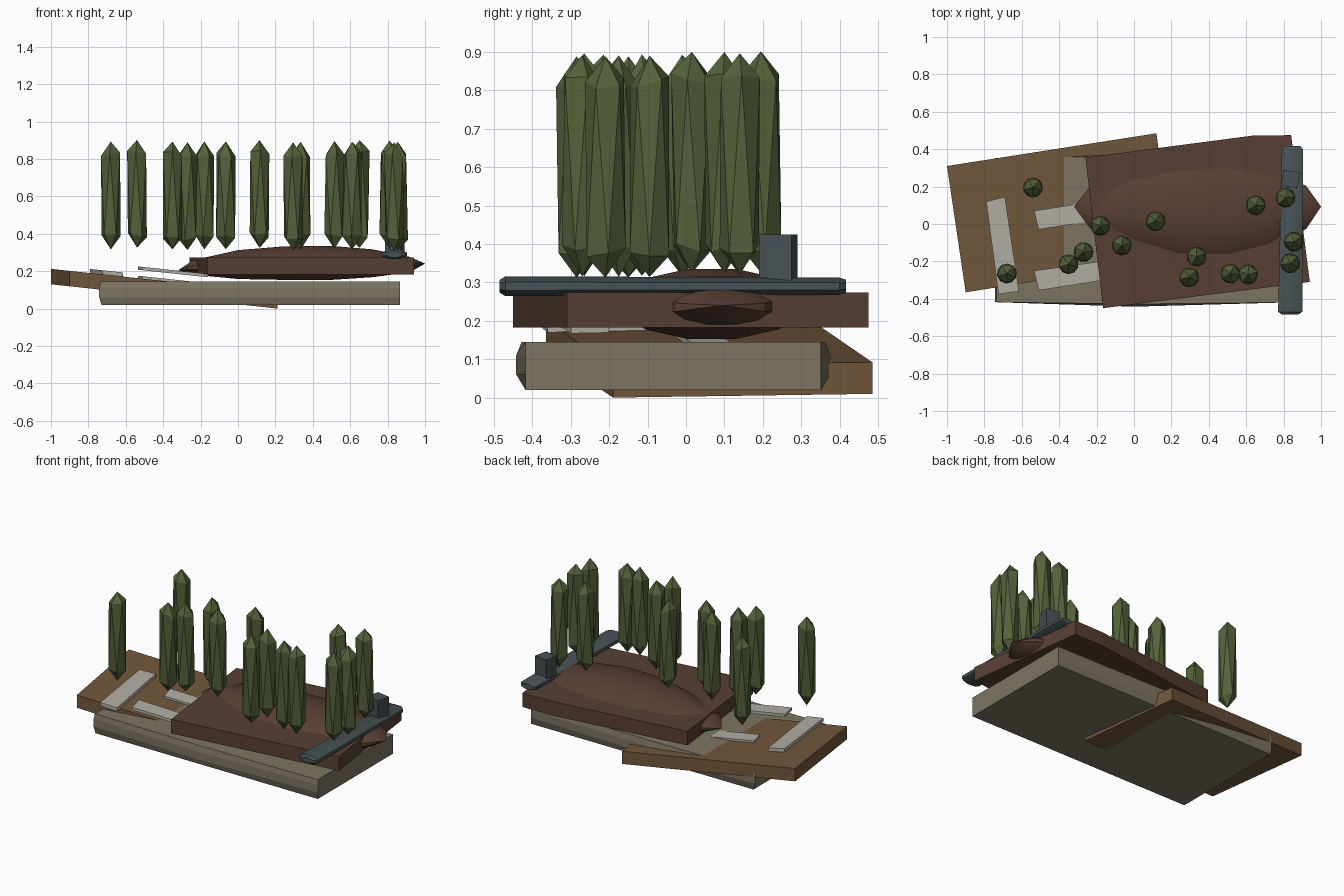
import bpy
import bmesh
import math
import random
from mathutils import Matrix, Vector

random.seed(4)
default_cube = bpy.data.objects.get("Cube")
if default_cube:
    bpy.data.objects.remove(default_cube, do_unlink=True)


def make_material(name, red, green, blue):
    """Flat material from display values, converted to linear."""
    linear = [(channel / 255) ** 2.2 for channel in (red, green, blue)] + [1]
    material = bpy.data.materials.new(name)
    material.use_nodes = True
    material.diffuse_color = linear
    shader = material.node_tree.nodes["Principled BSDF"]
    shader.inputs["Base Color"].default_value = linear
    return material


stone = make_material("grey_stone", 124, 116, 98)
tan_wood = make_material("tan_wood", 114, 88, 62)
dark_earth = make_material("dark_brown_earth", 88, 65, 54)
slate = make_material("dark_slate", 72, 82, 84)
pale_grey = make_material("pale_grey", 176, 174, 164)
foliage = make_material("leaf_green", 84, 98, 60)


def finish(name, bm, material, smooth_angle=None):
    bmesh.ops.recalc_face_normals(bm, faces=bm.faces)
    mesh = bpy.data.meshes.new(name)
    bm.to_mesh(mesh)
    bm.free()
    mesh.materials.append(material)
    part = bpy.data.objects.new(name, mesh)
    bpy.context.collection.objects.link(part)
    if smooth_angle:
        bpy.ops.object.select_all(action="DESELECT")
        part.select_set(True)
        bpy.context.view_layer.objects.active = part
        bpy.ops.object.shade_smooth_by_angle(angle=math.radians(smooth_angle))
    return part


def loft(name, rings, material, smooth_angle=None):
    """Skin a series of equal-length rings and cap both ends."""
    bm = bmesh.new()
    loops = [[bm.verts.new(point) for point in ring] for ring in rings]
    for lower, upper in zip(loops, loops[1:]):
        for i in range(len(lower)):
            j = (i + 1) % len(lower)
            bm.faces.new((lower[i], lower[j], upper[j], upper[i]))
    bm.faces.new(loops[0])
    bm.faces.new(loops[-1])
    bmesh.ops.remove_doubles(bm, verts=bm.verts, dist=0.0001)
    return finish(name, bm, material, smooth_angle)


def prism(name, footprint, bottom, top, material, slope=0):
    """Extruded footprint whose height may slope along x."""
    rings = [[(x, y, height + slope * x) for x, y in footprint]
             for height in (bottom, top)]
    return loft(name, rings, material)


def section_ring(centre, across, half_width, half_height, sides):
    """Elliptical ring spanned by a horizontal direction and z."""
    ring = []
    for i in range(sides):
        angle = math.tau * (i + 0.5) / sides
        offset = Vector(across) * half_width * math.cos(angle)
        offset.z += half_height * math.sin(angle)
        ring.append(Vector(centre) + offset)
    return ring


# Stone slab with gently bowed long sides
slab_rings = []
for height, bulge in ((0.02, 0), (0.06, 0.024), (0.11, 0.024), (0.145, 0.01)):
    left, right = -0.73 - bulge / 2, 0.865
    front, back = -0.418, 0.352
    slab_rings.append([(left, front, height), (0, front - bulge, height),
                       (right, front, height), (right, back, height),
                       (0, back + bulge, height), (left, back, height)])
loft("stone_slab", slab_rings, stone)

# Tilted wooden plank and the pale strips that follow its slope
pitch = -0.107
prism("tilted_plank", [(-1, 0.31), (-0.9, -0.365), (0.21, -0.19), (0.12, 0.485)],
      0.0225, 0.105, tan_wood, pitch)
prism("cross_strip", [(-0.79, 0.12), (-0.725, -0.375), (-0.615, -0.36), (-0.69, 0.145)],
      0.104, 0.127, pale_grey, pitch)
prism("back_strip", [(-0.535, 0.07), (-0.51, -0.03), (-0.2, 0.02), (-0.22, 0.12)],
      0.1, 0.118, pale_grey, pitch)
prism("front_strip", [(-0.535, -0.25), (-0.51, -0.355), (-0.16, -0.3), (-0.18, -0.2)],
      0.15, 0.168, pale_grey, pitch)

# Dark earth platform with one clipped corner
prism("earth_platform", [(-0.26, 0.355), (-0.165, -0.45), (0.94, -0.31),
                         (0.84, 0.475), (0.63, 0.472)], 0.182, 0.273, dark_earth)

# Long mound pointed at both ends, rising through the platform
mound_stations = [(-0.32, 0, 0, 0.205), (-0.24, 0.11, 0.04, 0.22),
                  (0, 0.19, 0.08, 0.235), (0.25, 0.24, 0.093, 0.243),
                  (0.5, 0.245, 0.094, 0.244), (0.72, 0.21, 0.077, 0.242),
                  (0.92, 0.12, 0.042, 0.235), (1, 0, 0, 0.24)]
loft("earth_mound", [section_ring((x, 0.06 + 0.05 * abs(x - 0.34), z), (0, 1, 0),
                                  width, height, 12)
                     for x, width, height, z in mound_stations], dark_earth, 30)

# Slate bar across the end, with a small block standing on it
bar_stations = [(-0.485, 0.835, 0.045), (-0.47, 0.835, 0.07),
                (0.4, 0.847, 0.061), (0.417, 0.847, 0.045)]
loft("slate_bar", [section_ring((x, y, 0.29), (1, 0, 0), width, width * 0.4, 8)
                   for y, x, width in bar_stations], slate, 30)
prism("slate_block", [(0.785, 0.205), (0.87, 0.19), (0.89, 0.275), (0.8, 0.29)],
      0.3, 0.425, slate)

# Tall faceted trees
tree_spots = [(-0.68, -0.265), (-0.54, 0.195), (-0.35, -0.215), (-0.27, -0.15),
              (-0.18, -0.01), (-0.065, -0.115), (0.115, 0.015), (0.295, -0.285),
              (0.335, -0.175), (0.515, -0.265), (0.61, -0.27), (0.65, 0.1),
              (0.81, 0.14), (0.855, -0.095), (0.835, -0.21)]
for number, (x, y) in enumerate(tree_spots, start=1):
    bm = bmesh.new()
    bmesh.ops.create_icosphere(bm, subdivisions=1, radius=1)
    for vert in bm.verts:
        is_tip = abs(vert.co.z) > 0.9
        reach = 0.288 if is_tip else 0.22 + random.uniform(-0.015, 0.015)
        vert.co.x *= 0.06
        vert.co.y *= 0.06
        vert.co.z = math.copysign(reach, vert.co.z)
    bmesh.ops.transform(bm, verts=bm.verts,
                        matrix=Matrix.Rotation(random.uniform(0, math.tau), 4, "Z"))
    bmesh.ops.translate(bm, verts=bm.verts,
                        vec=(x, y, 0.608 + random.uniform(-0.008, 0.008)))
    finish(f"tree_{number}", bm, foliage)
